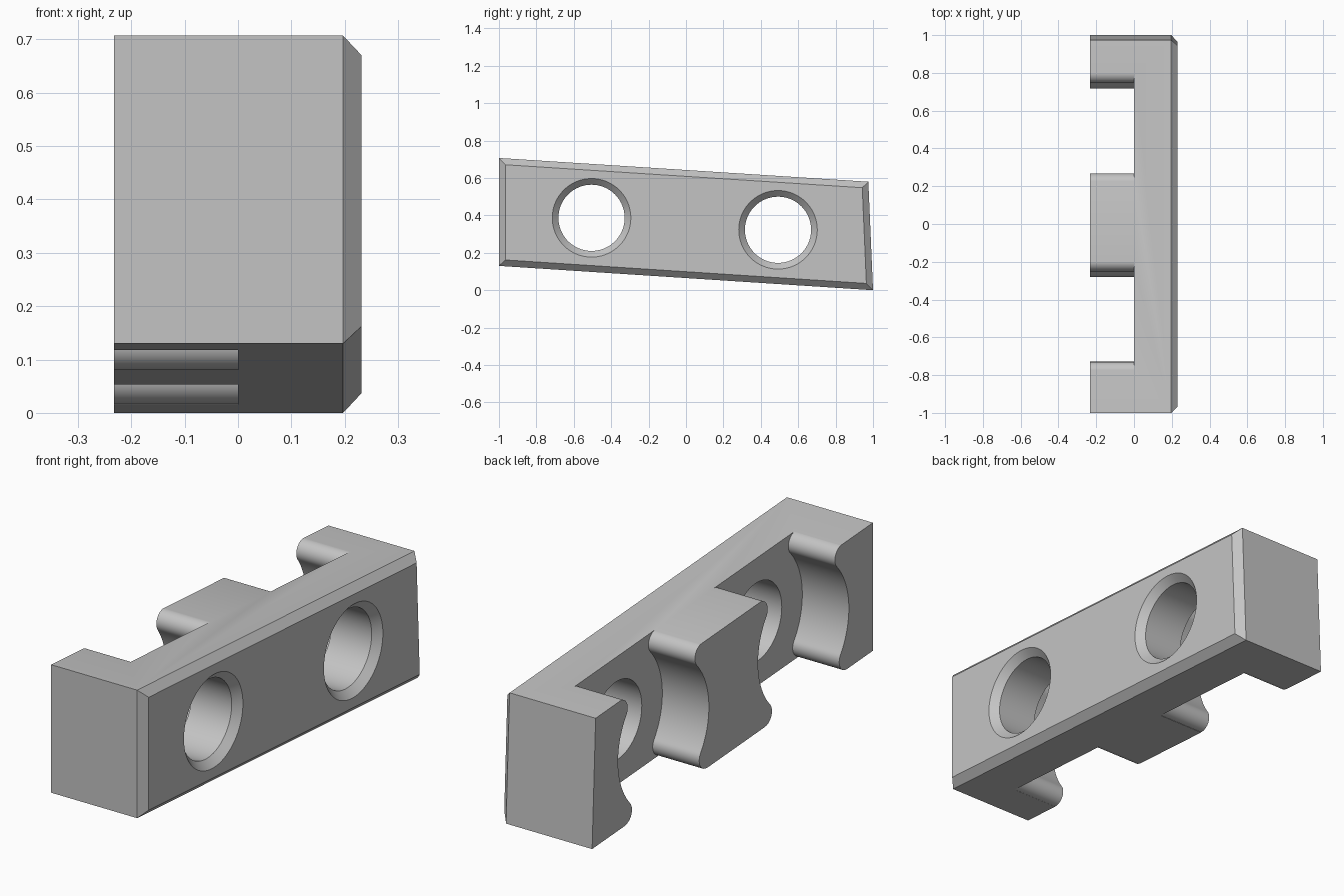
import bpy, bmesh
from math import sin, cos, pi, atan2
from mathutils import Matrix

if "Cube" in bpy.data.objects:
    bpy.data.objects.remove(bpy.data.objects["Cube"])

BACK, FACE, BEVEL = -0.232, 0.231, 0.034     # x extents and edge chamfer
TILT = -0.0645                               # slope of the whole bar
HOLE_R, RIM_R = 0.177, 0.21
LIP_R, LIP_Y, LIP_Z = 0.052, 0.292, 0.236    # rounded jaw tips

grey = bpy.data.materials.new("light grey")
grey.use_nodes = True
grey.diffuse_color = (0.55, 0.55, 0.55, 1)
grey.node_tree.nodes["Principled BSDF"].inputs["Base Color"].default_value = grey.diffuse_color


def make_object(name, bm):
    bmesh.ops.recalc_face_normals(bm, faces=bm.faces)
    mesh = bpy.data.meshes.new(name)
    bm.to_mesh(mesh)
    bm.free()
    mesh.materials.append(grey)
    ob = bpy.data.objects.new(name, mesh)
    bpy.context.collection.objects.link(ob)
    return ob


def prism(sections):
    """Loft a closed solid through (x, outline) sections."""
    bm = bmesh.new()
    rings = [[bm.verts.new((x, y, z)) for y, z in pts] for x, pts in sections]
    n = len(rings[0])
    for a, b in zip(rings, rings[1:]):
        for i in range(n):
            bm.faces.new((a[i], a[(i + 1) % n], b[(i + 1) % n], b[i]))
    bm.faces.new(rings[0])
    bm.faces.new(rings[-1])
    return bm


def arc(cy, cz, r, start, end, steps):
    return [(cy + r * cos(start + (end - start) * i / steps),
             cz + r * sin(start + (end - start) * i / steps)) for i in range(steps + 1)]


def circle(r, n=96):
    return arc(0, 0, r, 0, 2 * pi, n)[:-1]


# Bar with a chamfered outer face
outline = [(-1, 0.13), (1, 0), (0.975, 0.58), (-1, 0.707)]
bm = prism([(BACK, outline), (FACE, outline)])
rim = [e for e in bm.edges if all(v.co.x > 0 for v in e.verts)]
bmesh.ops.bevel(bm, geom=rim, offset=BEVEL, segments=1, affect='EDGES')
bar = make_object("clamp_bar", bm)

# Jaw gap outline: rounded lip, concave wall, rounded lip, mirrored to the other side
a = atan2(LIP_Z, LIP_Y)
wall_r = (LIP_Y ** 2 + LIP_Z ** 2) ** 0.5 - LIP_R
lower = arc(LIP_Y, -LIP_Z, LIP_R, 1.5 * pi, pi - a, 16)
wall = arc(0, 0, wall_r, -a, a, 32)[1:-1]
upper = [(y, -z) for y, z in reversed(lower)]
side = [(LIP_Y, -0.4)] + lower + wall + upper + [(LIP_Y, 0.4)]
gap = side + [(-y, -z) for y, z in side]

cutters = []
for cy, cz in ((-0.505, 0.387), (0.492, 0.323)):
    place = Matrix.Translation((0, cy, cz)) @ Matrix.Rotation(TILT, 4, 'X')
    over = 0.02
    hole = prism([(-0.1, circle(HOLE_R)),
                  (FACE - (RIM_R - HOLE_R), circle(HOLE_R)),
                  (FACE + over, circle(RIM_R + over))])
    for name, bm in (("gap_cutter", prism([(BACK - 0.1, gap), (0, gap)])),
                     ("hole_cutter", hole)):
        bm.transform(place)
        ob = make_object(name, bm)
        ob.hide_render = True
        cutters.append(ob)

# Cut the gaps and the countersunk holes
bpy.ops.object.select_all(action='DESELECT')
bpy.context.view_layer.objects.active = bar
bar.select_set(True)
for cutter in cutters:
    mod = bar.modifiers.new("cut", 'BOOLEAN')
    mod.operation = 'DIFFERENCE'
    mod.solver = 'EXACT'
    mod.object = cutter
    bpy.ops.object.modifier_apply(modifier=mod.name)
    bpy.data.objects.remove(cutter)

bpy.ops.object.shade_smooth_by_angle(angle=0.5)
